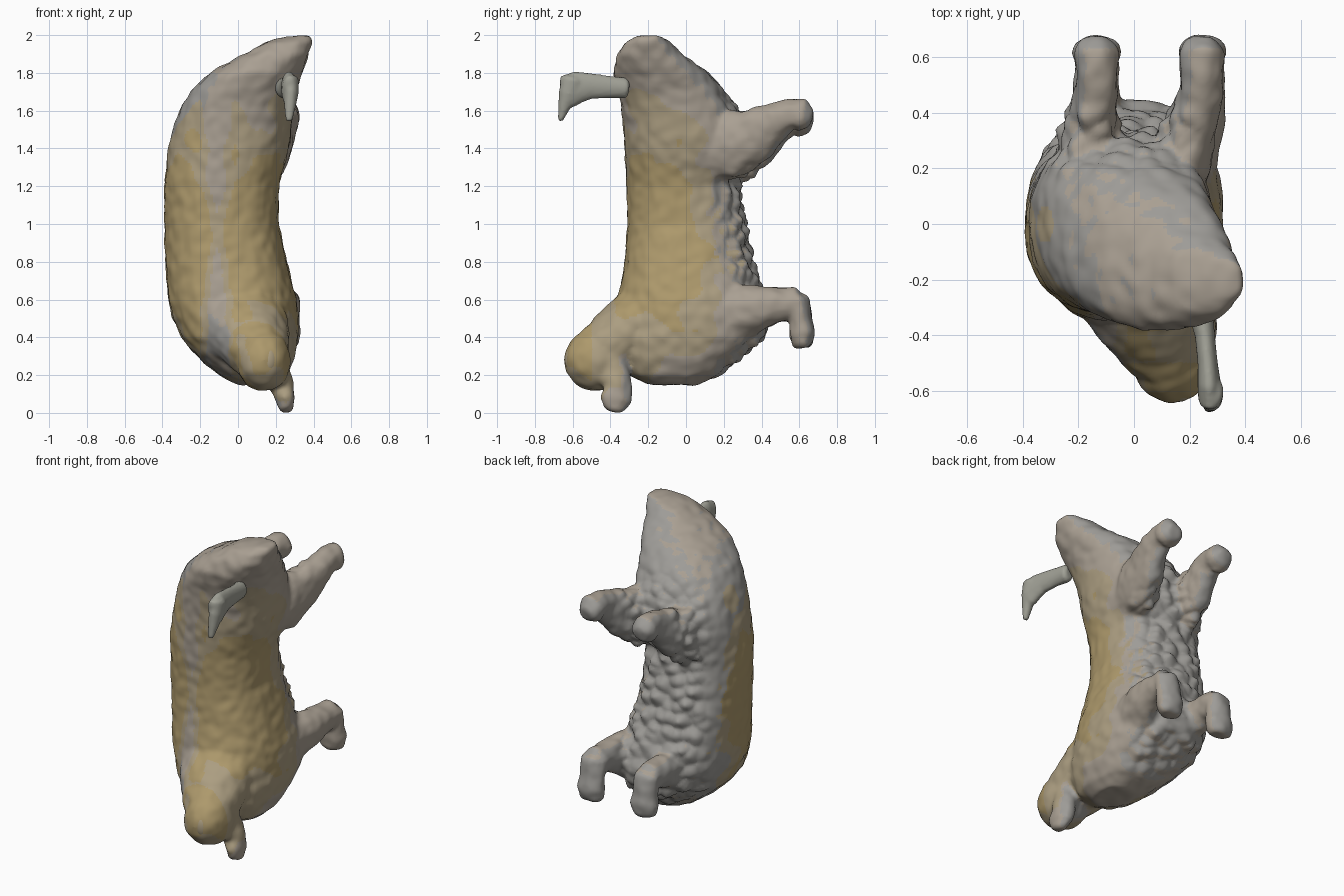
import bpy, bmesh, math
from mathutils import Vector, noise

if "Cube" in bpy.data.objects:
    bpy.data.objects.remove(bpy.data.objects["Cube"])


def loft(name, rings):
    """Closed skin through rings of points."""
    bm = bmesh.new()
    rows = [[bm.verts.new(p) for p in ring] for ring in rings]
    n = len(rows[0])
    for a, b in zip(rows, rows[1:]):
        for i in range(n):
            j = (i + 1) % n
            bm.faces.new((a[i], a[j], b[j], b[i]))
    bm.faces.new(rows[0][::-1])
    bm.faces.new(rows[-1])
    bmesh.ops.recalc_face_normals(bm, faces=bm.faces)
    me = bpy.data.meshes.new(name)
    bm.to_mesh(me)
    bm.free()
    ob = bpy.data.objects.new(name, me)
    bpy.context.collection.objects.link(ob)
    return ob


def limb(name, path, n=20):
    """Tube along (x, y, z, half width in x, half depth), rounded at both ends."""
    pts = [Vector(p[:3]) for p in path]
    rings = []
    for k, p in enumerate(path):
        t = (pts[min(k + 1, len(pts) - 1)] - pts[max(k - 1, 0)]).normalized()
        v = t.cross(Vector((1, 0, 0))).normalized()
        u = v.cross(t)
        ends = [(0, 1)]
        cap = min(p[3], p[4]) * 0.35
        if k == 0:
            ends = [(-cap, 0.7), (0, 1)]
        elif k == len(path) - 1:
            ends = [(0, 1), (cap, 0.7)]
        for off, s in ends:
            rings.append([pts[k] + t * off + u * p[3] * s * math.cos(2 * math.pi * i / n)
                          + v * p[4] * s * math.sin(2 * math.pi * i / n) for i in range(n)])
    return loft(name, rings)


def ball(name, c, r):
    bpy.ops.mesh.primitive_uv_sphere_add(segments=32, ring_count=20, location=c)
    ob = bpy.context.object
    ob.name = name
    ob.scale = r
    bpy.ops.object.transform_apply(location=False, rotation=False, scale=True)
    return ob


def material(name, c):
    m = bpy.data.materials.new(name)
    m.diffuse_color = (*c, 1)
    m.use_nodes = True
    m.node_tree.nodes["Principled BSDF"].inputs["Base Color"].default_value = m.diffuse_color
    return m


def fuse(name, parts, voxel, smooth):
    bpy.ops.object.select_all(action='DESELECT')
    for o in parts:
        o.select_set(True)
    bpy.context.view_layer.objects.active = parts[0]
    bpy.ops.object.join()
    ob = bpy.context.object
    ob.name = name
    bpy.ops.object.transform_apply(location=True, rotation=True, scale=True)
    rm = ob.modifiers.new("fuse", 'REMESH')
    rm.mode = 'VOXEL'
    rm.voxel_size = voxel
    sm = ob.modifiers.new("soften", 'SMOOTH')
    sm.iterations = smooth
    for m in ("fuse", "soften"):
        bpy.ops.object.modifier_apply(modifier=m)
    return ob


# Torso: z, x range, y range
sections = [
    (0.15, 0.00, 0.20, -0.20, 0.06), (0.20, -0.10, 0.26, -0.30, 0.18),
    (0.30, -0.22, 0.30, -0.38, 0.31), (0.40, -0.30, 0.32, -0.40, 0.42),
    (0.50, -0.345, 0.32, -0.38, 0.45), (0.60, -0.37, 0.31, -0.36, 0.42),
    (0.80, -0.385, 0.26, -0.325, 0.36), (1.00, -0.39, 0.215, -0.31, 0.32),
    (1.20, -0.39, 0.215, -0.315, 0.28), (1.40, -0.37, 0.27, -0.325, 0.33),
    (1.50, -0.345, 0.285, -0.33, 0.32), (1.60, -0.31, 0.29, -0.34, 0.28),
    (1.70, -0.25, 0.305, -0.36, 0.21), (1.80, -0.15, 0.34, -0.385, 0.12),
    (1.90, 0.03, 0.375, -0.365, -0.02), (1.96, 0.14, 0.39, -0.32, -0.08),
    (1.995, 0.26, 0.39, -0.26, -0.13)]
rings = []
for z, x0, x1, y0, y1 in sections:
    ring = []
    for i in range(48):
        a = 2 * math.pi * i / 48
        c, s = math.cos(a), math.sin(a)
        e = 0.84
        ring.append(((x0 + x1) / 2 + (x1 - x0) / 2 * math.copysign(abs(c) ** e, c),
                     (y0 + y1) / 2 + (y1 - y0) / 2 * math.copysign(abs(s) ** e, s), z))
    rings.append(ring)
parts = [loft("torso", rings)]

# Neck, head and snout
parts.append(limb("neck", [(0.00, -0.15, 0.55, 0.26, 0.20), (0.06, -0.32, 0.42, 0.22, 0.18),
                           (0.12, -0.45, 0.31, 0.16, 0.16)]))
parts.append(ball("head", (0.135, -0.475, 0.28), (0.145, 0.17, 0.165)))
parts.append(limb("snout", [(0.20, -0.40, 0.24, 0.07, 0.10), (0.23, -0.36, 0.14, 0.065, 0.075),
                            (0.25, -0.37, 0.07, 0.05, 0.085), (0.255, -0.385, 0.02, 0.04, 0.06)]))

# Legs, in two pairs; the roots spread outwards on the left
for x, root, dz in ((0.245, 0.11, 0.0), (-0.135, -0.19, -0.03)):
    mid = (x + root) / 2 - 0.01
    low = 0.12 if x > 0 else -0.08
    parts.append(limb("upper_leg", [
        (root, 0.05, 1.42, 0.13, 0.20), (mid, 0.25, 1.42 + dz, 0.115, 0.19),
        (x * 0.6 + mid * 0.4, 0.38, 1.48 + dz, 0.09, 0.145), (x, 0.48, 1.55 + dz, 0.078, 0.10),
        (x, 0.56, 1.585 + dz, 0.075, 0.08), (x, 0.61, 1.575 + dz, 0.085, 0.09),
        (x, 0.645, 1.565 + dz, 0.07, 0.065)]))
    parts.append(limb("lower_leg", [
        (low, 0.10, 0.50, 0.13, 0.18), ((x + low) / 2, 0.25, 0.53, 0.125, 0.165),
        (x, 0.40, 0.56, 0.09, 0.115), (x, 0.50, 0.575, 0.082, 0.09),
        (x, 0.58, 0.575, 0.08, 0.09)]))
    parts.append(limb("lower_foot", [
        (x, 0.59, 0.60, 0.08, 0.065), (x, 0.605, 0.50, 0.082, 0.06),
        (x, 0.615, 0.42, 0.09, 0.068), (x, 0.615, 0.365, 0.078, 0.055)]))

body = fuse("animal_body", parts, 0.014, 5)

# Knobbly belly and finely wrinkled hide
me = body.data
normals = [v.normal.copy() for v in me.vertices]
for v, nrm in zip(me.vertices, normals):
    p = v.co.copy()
    belly = max(0, min(1, (p.y - 0.14) / 0.12)) * max(0, min(1, (0.46 - p.y) / 0.1))
    side = max(0, min(1, (p.x + 0.36) / 0.1)) * max(0, min(1, (0.26 - p.x) / 0.08))
    d = noise.voronoi(Vector((p.x, p.y, p.z * 1.2)) * 11)[0][0]
    h = belly * side * 0.055 * (0.45 - d) + 0.007 * noise.noise(p * 16)
    v.co = p + nrm * h

# Hide colours: taupe, golden flanks, grey belly
for nm, c in (("taupe", (0.40, 0.35, 0.29)), ("ochre", (0.42, 0.32, 0.15)),
              ("tan", (0.41, 0.34, 0.22)), ("belly_grey", (0.34, 0.33, 0.31))):
    me.materials.append(material(nm, c))
for f in me.polygons:
    c = f.center
    gold = 1 - abs(c.z - 0.9) / 0.85 - max(0, c.y + 0.05) * 2.2 + 0.35 * noise.noise(c * 6)
    gold -= 0.8 * max(0, 1 - abs(c.x + 0.11) / 0.09) if c.y < -0.2 else 0
    if c.y < -0.5:
        gold += 0.3
    if f.normal.y > 0.35:
        gold = 0
    f.material_index = 1 if gold > 0.5 else 2 if gold > 0.15 else 0
    if gold <= 0.15 and (f.normal.y > 0.5 or f.normal.x < -0.6):
        f.material_index = 3

# Tail with its drooping blade
tail = fuse("tail", [
    limb("tail_stem", [(0.24, -0.32, 1.72, 0.045, 0.055), (0.255, -0.40, 1.725, 0.036, 0.058),
                       (0.265, -0.50, 1.73, 0.036, 0.068), (0.27, -0.57, 1.725, 0.042, 0.085),
                       (0.275, -0.63, 1.70, 0.044, 0.09)]),
    limb("tail_blade", [(0.28, -0.60, 1.765, 0.042, 0.06), (0.28, -0.62, 1.69, 0.04, 0.055),
                        (0.275, -0.645, 1.62, 0.03, 0.033), (0.27, -0.665, 1.55, 0.018, 0.014)])],
    0.01, 2)
tail.data.materials.append(material("tail_grey", (0.36, 0.36, 0.31)))

# Ear
ear = ball("ear", (0.16, -0.59, 0.28), (0.055, 0.05, 0.08))
ear.data.materials.append(me.materials["tan"])

for ob in (body, tail, ear):
    bpy.ops.object.select_all(action='DESELECT')
    ob.select_set(True)
    bpy.context.view_layer.objects.active = ob
    bpy.ops.object.shade_smooth()
